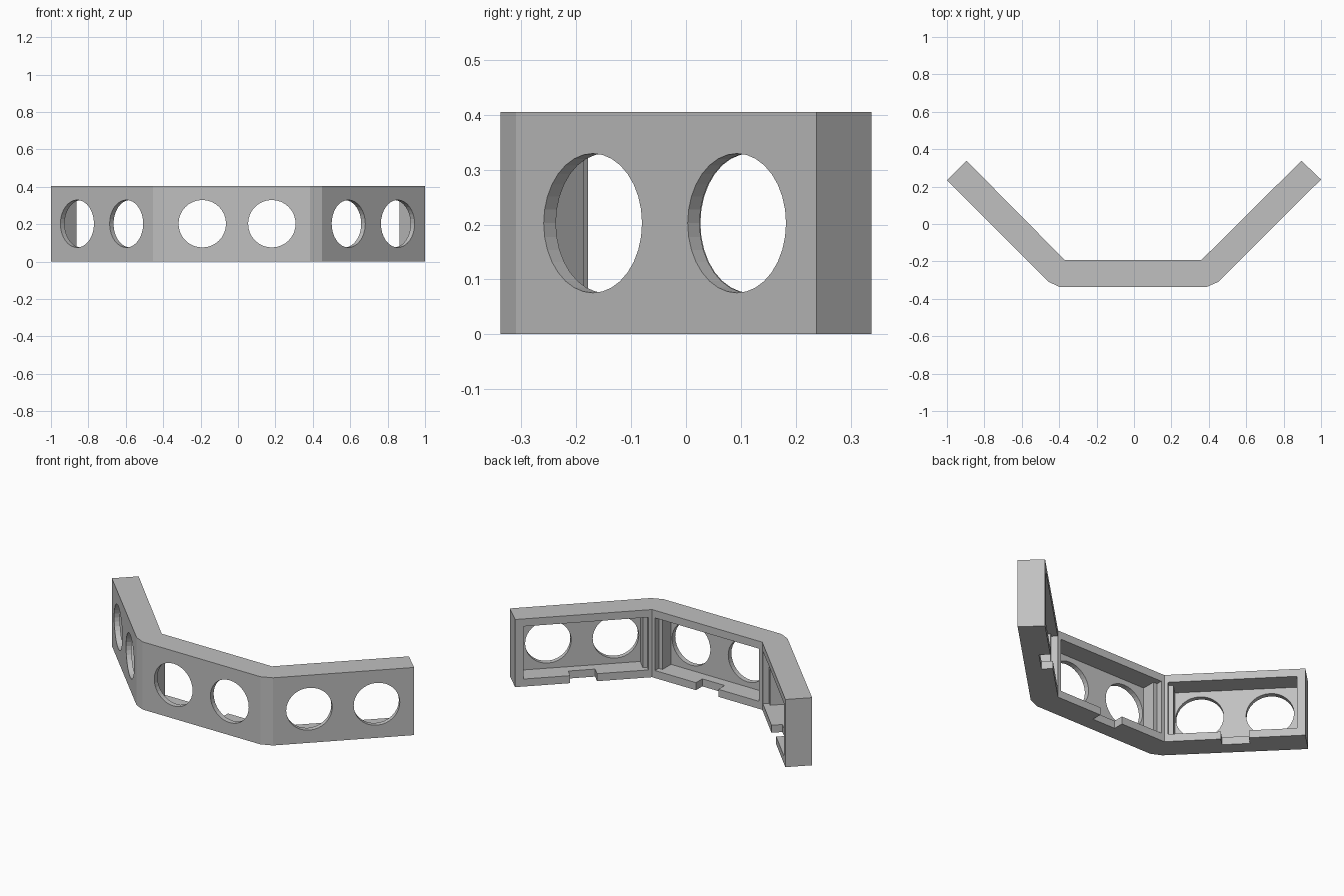
import bpy, math
from mathutils import Matrix, Vector

HEIGHT = 0.405
WALL = 0.045      # frame wall above and below each pocket
DEPTH = 0.145     # thickness of the bracket
FACE = 0.03       # thickness of the pierced front face

if "Cube" in bpy.data.objects:
    bpy.data.objects.remove(bpy.data.objects["Cube"], do_unlink=True)

grey = bpy.data.materials.new("plain grey")
grey.use_nodes = True
colour = (0.53, 0.53, 0.53, 1)
grey.diffuse_color = colour
grey.node_tree.nodes["Principled BSDF"].inputs["Base Color"].default_value = colour

# Bent solid: footprint extruded upwards
outline = [(-1, 0.235), (-0.455, -0.31), (-0.395, -0.338), (0.385, -0.338),
           (0.45, -0.31), (1, 0.238), (0.895, 0.338), (0.36, -0.193),
           (-0.37, -0.193), (-0.895, 0.338)]
n = len(outline)
verts = [(x, y, z) for z in (0, HEIGHT) for x, y in outline]
faces = [tuple(reversed(range(n))), tuple(range(n, 2 * n))]
faces += [(i, (i + 1) % n, (i + 1) % n + n, i + n) for i in range(n)]
mesh = bpy.data.meshes.new("three_panel_bracket")
mesh.from_pydata(verts, [], faces)
mesh.materials.append(grey)
bracket = bpy.data.objects.new("three_panel_bracket", mesh)
bpy.context.collection.objects.link(bracket)


def cut(cutter):
    """Subtract a cutter from the bracket and discard it."""
    cutter.hide_render = True
    cutter.data.materials.append(grey)
    mod = bracket.modifiers.new("cut", 'BOOLEAN')
    mod.operation = 'DIFFERENCE'
    mod.solver = 'EXACT'
    mod.object = cutter
    bpy.context.view_layer.objects.active = bracket
    bpy.ops.object.modifier_apply(modifier=mod.name)
    bpy.data.objects.remove(cutter, do_unlink=True)


def cut_box(frame, u0, u1, depth, z0, z1):
    """Box cut from the back plane: u along the panel, depth towards the front."""
    back = -0.02
    bpy.ops.mesh.primitive_cube_add(size=1)
    box = bpy.context.object
    centre = Vector(((u0 + u1) / 2, (back + depth) / 2, (z0 + z1) / 2))
    size = (u1 - u0, depth - back, z1 - z0)
    box.data.transform(frame @ Matrix.Translation(centre) @ Matrix.Diagonal((*size, 1)))
    if frame.determinant() < 0:
        box.data.flip_normals()
    cut(box)


def cut_hole(frame, u):
    """Round window through the front face."""
    bpy.ops.mesh.primitive_cylinder_add(vertices=32, radius=0.127, depth=0.3)
    hole = bpy.context.object
    place = Matrix.Translation((u, DEPTH, HEIGHT / 2)) @ Matrix.Rotation(math.pi / 2, 4, 'X')
    hole.data.transform(frame @ place)
    if frame.determinant() < 0:
        hole.data.flip_normals()
    cut(hole)


def panel_frame(start, end, front):
    """Axes of a panel: along its back edge, towards the front, and up."""
    along = (Vector(end) - Vector(start)).normalized()
    across = Vector((-along.y, along.x))
    if across.dot(Vector(front)) < 0:
        across = -across
    return Matrix(((along.x, across.x, 0, start[0]), (along.y, across.y, 0, start[1]),
                   (0, 0, 1, 0), (0, 0, 0, 1)))


# Each panel: back edge, front direction, end margin of the pocket, hole centre
panels = [((-0.37, -0.193), (0.36, -0.193), (0, -1), 0.02, 0.365),
          ((0.36, -0.193), (0.895, 0.338), (1, -1), 0.045, 0.366),
          ((-0.37, -0.193), (-0.895, 0.338), (-1, -1), 0.045, 0.363)]
for start, end, front, margin, middle in panels:
    frame = panel_frame(start, end, front)
    length = (Vector(end) - Vector(start)).length
    inner_end = length - max(margin, 0.045)
    # Shallow step at the bends, then the deep pocket
    cut_box(frame, 0.02, length - margin, 0.035, WALL, HEIGHT - WALL)
    cut_box(frame, 0.045, inner_end, DEPTH - FACE, WALL, HEIGHT - WALL)
    # Notch in the lower lip
    cut_box(frame, length / 2 - 0.074, length / 2 + 0.074, 0.06, -0.02, WALL + 0.01)
    for side in (-1, 1):
        cut_hole(frame, middle + side * 0.186)
